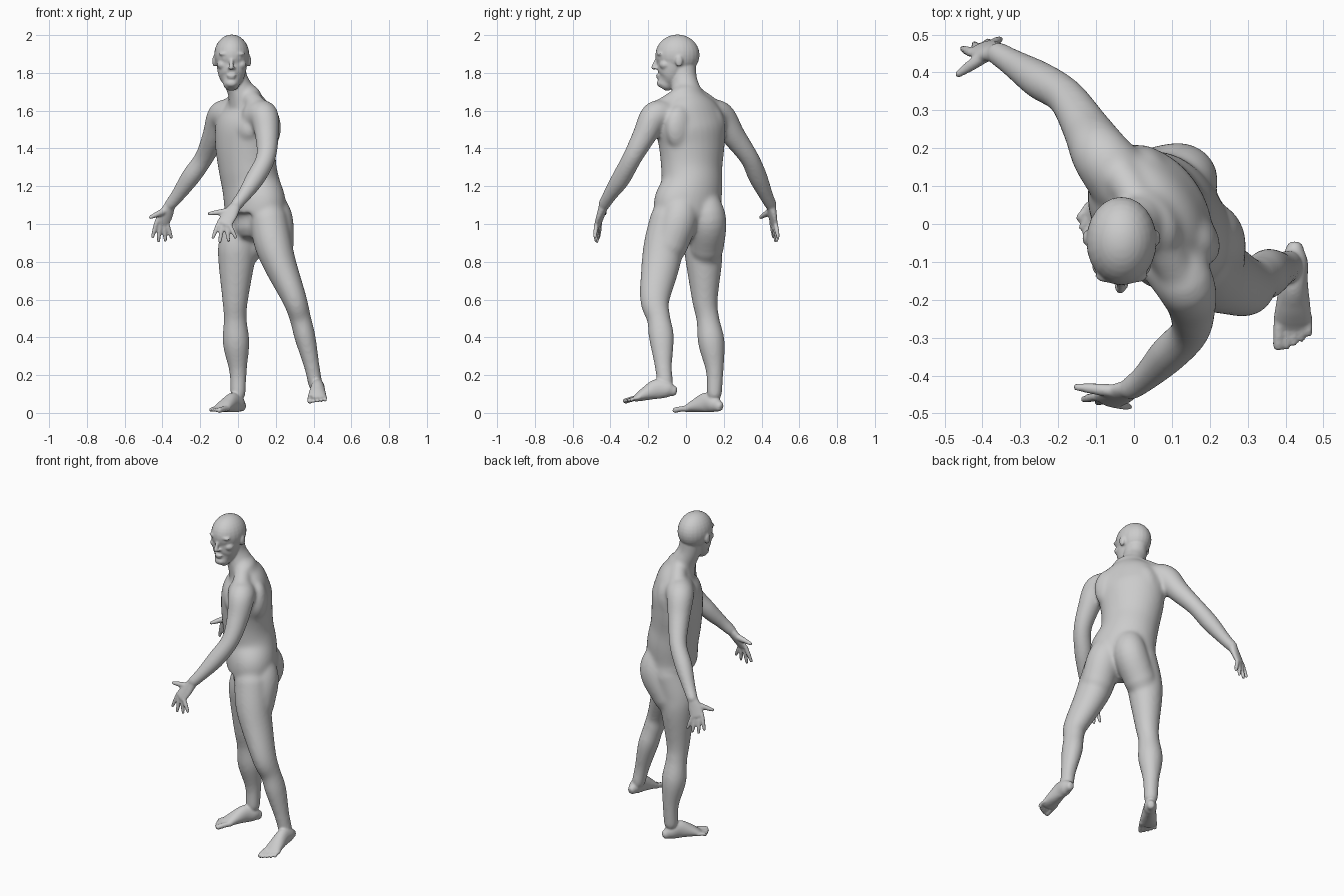
import bpy, bmesh, math
from mathutils import Vector, Matrix

cube = bpy.data.objects.get("Cube")
if cube:
    bpy.data.objects.remove(cube, do_unlink=True)

# The trunk is turned: its local x is the figure's left, its local y the back
YAW = math.atan2(-0.82, 0.57)
TRUNK = Matrix.Translation((0.06, 0.02, 0)) @ Matrix.Rotation(YAW, 4, 'Z')
LEFT = Vector((0.57, -0.82, 0))
X_AXIS = Vector((1, 0, 0))
UP = Vector((0, 0, 1))


def spline(points, steps=6):
    """Catmull-Rom samples through points of any dimension."""
    pts = [Vector(p) for p in points]
    pts = [pts[0] * 2 - pts[1]] + pts + [pts[-1] * 2 - pts[-2]]
    out = []
    for a, b, c, d in zip(pts, pts[1:], pts[2:], pts[3:]):
        for i in range(steps):
            t = i / steps
            out.append((b * 2 + (c - a) * t + (a * 2 - b * 5 + c * 4 - d) * t * t
                        + (b * 3 - a - c * 3 + d) * t ** 3) / 2)
    return out + [pts[-2]]


def tube(bm, points, side, sides=20):
    """Elliptical tube; points are (x, y, z, half width along side, half depth)."""
    samples = spline([p if len(p) == 5 else (*p, p[3]) for p in points])
    centres = [s.to_3d() for s in samples]
    rows = []
    last = len(samples) - 1
    for i, s in enumerate(samples):
        tangent = (centres[min(i + 1, last)] - centres[max(i - 1, 0)]).normalized()
        row = [(centres[i], tangent, s[3], s[4])]
        if i in (0, last):
            # rounded ends
            sign = 1 if i else -1
            r = min(s[3], s[4])
            caps = [(centres[i] + tangent * sign * r * k, tangent,
                     s[3] * math.sqrt(1 - k * k), s[4] * math.sqrt(1 - k * k))
                    for k in (0.5, 0.85)]
            row = row + caps if i else caps[::-1] + row
        rows += row
    rings = []
    for centre, tangent, a, b in rows:
        u = (side - tangent * side.dot(tangent)).normalized()
        v = tangent.cross(u)
        angles = [math.tau * k / sides for k in range(sides)]
        rings.append([bm.verts.new(centre + u * a * math.cos(t) + v * b * math.sin(t))
                      for t in angles])
    for r, q in zip(rings, rings[1:]):
        for k in range(sides):
            j = (k + 1) % sides
            bm.faces.new((r[k], r[j], q[j], q[k]))
    bm.faces.new(rings[0][::-1])
    bm.faces.new(rings[-1])


def ball(bm, centre, radii, frame):
    matrix = frame @ Matrix.Translation(centre) @ Matrix.Diagonal((*radii, 1))
    bmesh.ops.create_uvsphere(bm, u_segments=24, v_segments=16, radius=1, matrix=matrix)


def remeshed(name, bm, voxel, rounds):
    """Object that fuses all the overlapping forms into one smooth skin."""
    bmesh.ops.recalc_face_normals(bm, faces=bm.faces)
    mesh = bpy.data.meshes.new(name)
    bm.to_mesh(mesh)
    bm.free()
    obj = bpy.data.objects.new(name, mesh)
    bpy.context.collection.objects.link(obj)
    fuse = obj.modifiers.new("fuse", 'REMESH')
    fuse.mode = 'VOXEL'
    fuse.voxel_size = voxel
    fuse.use_smooth_shade = True
    soften = obj.modifiers.new("soften", 'SMOOTH')
    soften.factor = 0.5
    soften.iterations = rounds
    return obj


def hand(bm, wrist, index, pinky, index_tip, pinky_tip, thumb_tip):
    wrist, index, pinky, index_tip, pinky_tip, thumb_tip = map(
        Vector, (wrist, index, pinky, index_tip, pinky_tip, thumb_tip))
    across = (pinky - index).normalized()
    knuckles = (index + pinky) / 2
    # palm
    tube(bm, [(*wrist, .029, .025), (*wrist.lerp(knuckles, .5), .041, .020),
              (*knuckles, .043, .015)], across)
    # fingers
    for i, reach in enumerate((1.1, 1.4, 1.35, 1.08)):
        root = index.lerp(pinky, i / 3)
        tip = root + (index_tip.lerp(pinky_tip, i / 3) - root) * reach
        tube(bm, [(*root, .012), (*root.lerp(tip, .5), .012), (*tip, .009)], across, 12)
    # thumb
    root = wrist.lerp(index, .35)
    tube(bm, [(*root, .019), (*root.lerp(thumb_tip, .5), .016), (*thumb_tip, .010)], across, 12)


def foot(bm, heel, forward, medial):
    """Foot from the back of the heel; medial is the sign of the big toe side."""
    heel, forward = Vector(heel), Vector(forward).normalized()
    side = UP.cross(forward).normalized()
    up = forward.cross(side)
    shape = [(.02, .035, .025, .029), (.05, .046, .036, .044), (.10, .055, .037, .053),
             (.16, .040, .045, .038), (.20, .027, .050, .025), (.218, .021, .048, .018)]
    tube(bm, [(*(heel + forward * s + up * h), a, b) for s, h, a, b in shape], side)
    # toes
    for i, tip in enumerate((.277, .280, .270, .258, .243)):
        offset = side * medial * ((.031 if i else .036) - i * .0195 + (.003 if i else 0))
        r = .0095 if i else .015
        tube(bm, [(*(heel + forward * s + up * h + offset), r)
                  for s, h in ((.20, .022), (.235, .021), (tip, .014))], side, 12)


# ---- large forms: trunk, limbs, neck ----
core = bmesh.new()
tube(core, [(.085, .00, 1.0, .14, .10), (.09, .01, 1.04, .18, .14), (.09, .01, 1.1, .195, .147),
            (.07, .03, 1.2, .170, .147), (.05, .03, 1.3, .170, .145), (.04, .03, 1.42, .187, .147),
            (.045, .025, 1.52, .20, .143), (.05, .02, 1.6, .175, .112),
            (.04, .005, 1.67, .105, .078)], LEFT, 32)
tube(core, [(.04, .01, 1.6, .085), (.015, .0, 1.7, .071, .080), (-.015, -.012, 1.77, .066, .070),
            (-.03, -.02, 1.86, .066, .074)], X_AXIS)
for sign in (1, -1):
    ball(core, (sign * .08, -.08, 1.5), (.09, .058, .075), TRUNK)     # chest muscle
    ball(core, (sign * .10, .052, 1.51), (.085, .058, .12), TRUNK)    # shoulder blade

# slopes from the neck to the shoulders
tube(core, [(.05, -.02, 1.69, .045), (.085, -.08, 1.645, .05), (.12, -.14, 1.6, .055)], UP)
tube(core, [(.02, .04, 1.69, .045), (-.015, .10, 1.645, .05), (-.05, .15, 1.6, .055)], UP)

# buttocks flowing into the thighs
tube(core, [(.13, -.02, 1.17, .07), (.187, -.035, 1.04, .10), (.20, -.09, .88, .096)], LEFT)
tube(core, [(.09, .08, 1.17, .07), (.125, .115, 1.03, .098), (.04, .108, .87, .092)], LEFT)

# arms
tube(core, [(.10, -.10, 1.57, .085), (.138, -.165, 1.57, .078), (.153, -.22, 1.47, .064),
            (.147, -.285, 1.35, .052), (.09, -.345, 1.24, .051), (.03, -.405, 1.15, .038),
            (-.01, -.435, 1.1, .033)], X_AXIS)
tube(core, [(-.03, .11, 1.57, .09), (-.085, .18, 1.57, .080), (-.125, .25, 1.47, .064),
            (-.18, .335, 1.35, .051), (-.25, .38, 1.25, .051), (-.32, .425, 1.15, .038),
            (-.36, .45, 1.1, .033)], X_AXIS)

# legs
tube(core, [(.16, -.09, 1.03, .10), (.185, -.115, .9, .10, .107), (.225, -.135, .78, .087, .102),
            (.30, -.165, .6, .065, .079), (.33, -.145, .5, .057, .063), (.355, -.13, .4, .056, .067),
            (.39, -.12, .25, .042, .047), (.41, -.11, .15, .038, .043)], X_AXIS)
tube(core, [(.045, .10, 1.03, .10), (.0, .09, .9, .102), (-.008, .095, .8, .097),
            (-.015, .10, .6, .069), (-.015, .115, .5, .061), (-.01, .135, .37, .071),
            (.0, .152, .22, .047), (.0, .15, .1, .041)], X_AXIS)

helper = remeshed("body_core", core, .009, 16)
graph = bpy.context.evaluated_depsgraph_get()
core_mesh = bpy.data.meshes.new_from_object(helper.evaluated_get(graph))
bpy.data.objects.remove(helper, do_unlink=True)

# ---- fine forms: head, hands, feet ----
fine = bmesh.new()
fine.from_mesh(core_mesh)
bpy.data.meshes.remove(core_mesh)

HEAD = Matrix.Translation((-.033, -.045, 1.895))
ball(fine, (0, 0, 0), (.093, .117, .108), HEAD)                         # skull
tube(fine, [(-.033, -.06, 1.90, .086, .093), (-.033, -.072, 1.83, .079, .081),
            (-.034, -.086, 1.78, .067, .067), (-.035, -.104, 1.75, .046, .047)], X_AXIS, 28)
tube(fine, [(-.034, -.152, 1.878, .009), (-.035, -.164, 1.85, .011),
            (-.036, -.173, 1.828, .013, .012)], X_AXIS, 12)             # nose
ball(fine, (-.002, -.102, -.108), (.026, .013, .007), HEAD)             # upper lip
ball(fine, (-.002, -.100, -.121), (.021, .012, .007), HEAD)             # lower lip
ball(fine, (-.002, -.086, -.150), (.032, .024, .022), HEAD)             # chin
for sign in (1, -1):
    ball(fine, (sign * .034, -.092, .006), (.036, .019, .011), HEAD)    # brow
    ball(fine, (sign * .046, -.066, -.052), (.032, .030, .026), HEAD)   # cheek
    ball(fine, (sign * .011, -.116, -.070), (.010, .010, .007), HEAD)   # nostril
    ball(fine, (sign * .092, .008, -.032), (.011, .020, .031), HEAD)    # ear

hand(fine, (-.01, -.435, 1.1), (-.10, -.455, 1.01), (-.045, -.475, .995),
     (-.13, -.462, .935), (-.015, -.482, .935), (-.152, -.43, 1.055))
hand(fine, (-.36, .45, 1.1), (-.43, .452, 1.015), (-.375, .475, 1.0),
     (-.45, .462, .94), (-.355, .487, .935), (-.464, .395, 1.035))
foot(fine, (.425, -.045, .085), (-.03, -.99, -.13), -1)
foot(fine, (.03, .19, .0), (-.57, -.82, 0), 1)

body = remeshed("body", fine, .006, 4)

# ---- colour ----
skin = bpy.data.materials.new("plain grey")
skin.use_nodes = True
grey = (.6, .6, .6, 1)
skin.diffuse_color = grey
skin.node_tree.nodes["Principled BSDF"].inputs["Base Color"].default_value = grey
body.data.materials.append(skin)
